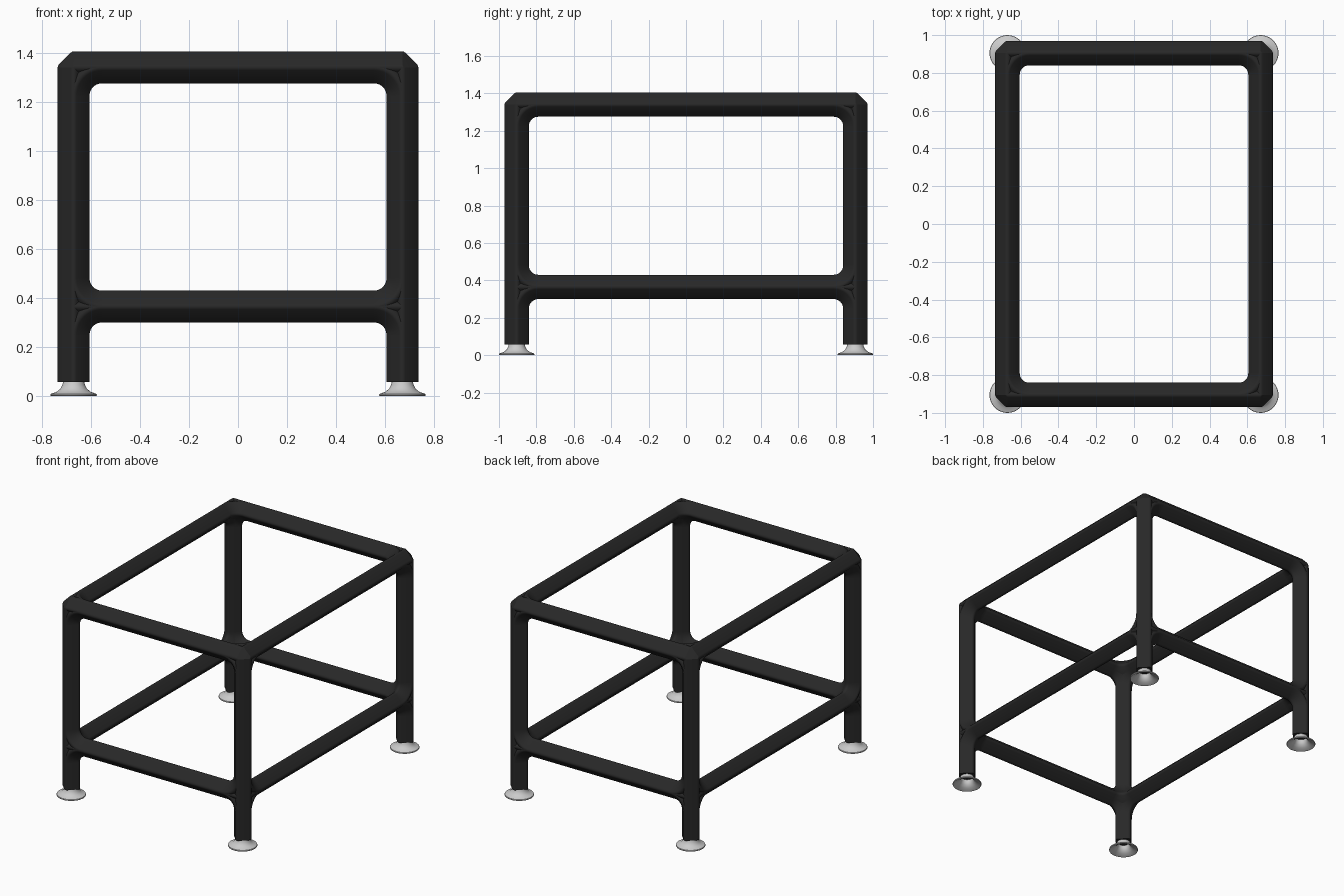
import bpy, bmesh, math
from mathutils import Vector

if "Cube" in bpy.data.objects:
    bpy.data.objects.remove(bpy.data.objects["Cube"], do_unlink=True)

# Centre lines of the frame in the +x +y quadrant
CX, CY = 0.67, 0.905
TOP, SHELF = 1.34, 0.365
HALF, ROUND = 0.065, 0.017    # bar half width across its edges, edge rounding
REACH, BEND = 0.12, 0.115     # length of a fitting arm, radius of its webs
X, Y, Z = Vector((1, 0, 0)), Vector((0, 1, 0)), Vector((0, 0, 1))


def material(name, value):
    m = bpy.data.materials.new(name)
    m.use_nodes = True
    colour = (value, value, value, 1)
    m.diffuse_color = colour
    bsdf = m.node_tree.nodes["Principled BSDF"]
    bsdf.inputs["Base Color"].default_value = colour
    bsdf.inputs["Roughness"].default_value = 0.6
    return m


BLACK = material("black plastic", 0.021)
GREY = material("light grey rubber", 0.6)


def section():
    """Square bar section standing on its edge, with rounded edges."""
    points = []
    for corner in range(4):
        a = corner * math.pi / 2
        for step in range(-2, 3):
            b = a + step * math.pi / 8
            points.append(((HALF - ROUND) * math.cos(a) + ROUND * math.cos(b),
                           (HALF - ROUND) * math.sin(a) + ROUND * math.sin(b)))
    return points


SECTION = section()


def ring_points(centre, u, v):
    return [centre + u * a + v * b for a, b in SECTION]


def sweep(bm, frames):
    """Skin the bar section along frames of (centre, u, v) and cap the ends."""
    rings = [[bm.verts.new(p) for p in ring_points(*f)] for f in frames]
    n = len(SECTION)
    for r, s in zip(rings, rings[1:]):
        for i in range(n):
            j = (i + 1) % n
            bm.faces.new((r[i], r[j], s[j], s[i]))
    bm.faces.new(rings[0][::-1])
    bm.faces.new(rings[-1])


def bar(bm, start, end):
    d = (end - start).normalized()
    u = X if abs(d.x) < 0.5 else Y
    sweep(bm, [(start, u, d.cross(u)), (end, u, d.cross(u))])


def web(bm, centre, u, v):
    """Curved bend that fills the inner corner between two arms."""
    frames = []
    for i in range(11):
        t = math.pi / 2 * i / 10
        radial = u * math.cos(t) + v * math.sin(t)
        frames.append((centre + (u + v - radial) * BEND, radial, u.cross(v)))
    sweep(bm, frames)


def hub(bm, centre):
    """Convex core where the arms meet."""
    points = [p for u, v in ((X, Y), (Y, Z), (Z, X)) for p in ring_points(centre, u, v)]
    verts = [bm.verts.new(p) for p in points]
    out = bmesh.ops.convex_hull(bm, input=verts)
    loose = {g for g in out["geom_interior"] + out["geom_unused"]
             if isinstance(g, bmesh.types.BMVert) and not g.link_faces}
    bmesh.ops.delete(bm, geom=list(loose), context="VERTS")


def finish(name, bm, mat, mirror):
    bmesh.ops.recalc_face_normals(bm, faces=bm.faces[:])
    mesh = bpy.data.meshes.new(name)
    bm.to_mesh(mesh)
    bm.free()
    mesh.materials.append(mat)
    ob = bpy.data.objects.new(name, mesh)
    bpy.context.collection.objects.link(ob)
    bpy.ops.object.select_all(action="DESELECT")
    ob.select_set(True)
    bpy.context.view_layer.objects.active = ob
    bpy.ops.object.shade_smooth_by_angle(angle=math.radians(30))
    mod = ob.modifiers.new("Mirror", "MIRROR")
    mod.use_axis = mirror
    mod.use_mirror_merge = False


BOTH, ONLY_X, ONLY_Y = (True, True, False), (True, False, False), (False, True, False)


def fitting(name, z, arms, pairs):
    bm = bmesh.new()
    centre = Vector((CX, CY, z))
    hub(bm, centre)
    for arm in arms:
        bar(bm, centre, centre + arm * REACH)
    for u, v in pairs:
        web(bm, centre, u, v)
    finish(name, bm, BLACK, BOTH)


# Three-way fittings at the top, four-way fittings at the lower rails
three_way = [(-X, -Y), (-X, -Z), (-Y, -Z)]
fitting("corner_fittings", TOP, (-X, -Y, -Z), three_way)
fitting("shelf_fittings", SHELF, (-X, -Y, -Z, Z), three_way + [(-X, Z), (-Y, Z)])

# Rails at both levels
for level, z in (("upper", TOP), ("lower", SHELF)):
    bm = bmesh.new()
    end = CX - REACH
    bar(bm, Vector((-end, CY, z)), Vector((end, CY, z)))
    finish(level + "_cross_rails", bm, BLACK, ONLY_Y)
    bm = bmesh.new()
    end = CY - REACH
    bar(bm, Vector((CX, -end, z)), Vector((CX, end, z)))
    finish(level + "_side_rails", bm, BLACK, ONLY_X)

# Upright posts and short legs
for name, lo, hi in (("posts", SHELF + REACH, TOP - REACH), ("legs", 0.058, SHELF - REACH)):
    bm = bmesh.new()
    bar(bm, Vector((CX, CY, lo)), Vector((CX, CY, hi)))
    finish(name, bm, BLACK, BOTH)

# Hollow flared feet
bm = bmesh.new()
centre = Vector((CX, CY, 0))
profile = [(0.042, 0.062), (0.046, 0.045), (0.055, 0.029), (0.070, 0.017), (0.093, 0.009),
           (0.095, 0.004), (0.093, 0), (0.084, 0.003), (0.064, 0.012), (0.047, 0.026),
           (0.039, 0.042), (0.036, 0.062)]
ring = [bm.verts.new(centre + Vector((r, 0, z))) for r, z in profile]
edges = [bm.edges.new(pair) for pair in zip(ring, ring[1:] + ring[:1])]
bmesh.ops.spin(bm, geom=ring + edges, cent=centre, axis=Z,
               angle=math.tau, steps=40, use_merge=True)
bmesh.ops.remove_doubles(bm, verts=bm.verts[:], dist=1e-5)
finish("feet", bm, GREY, BOTH)
